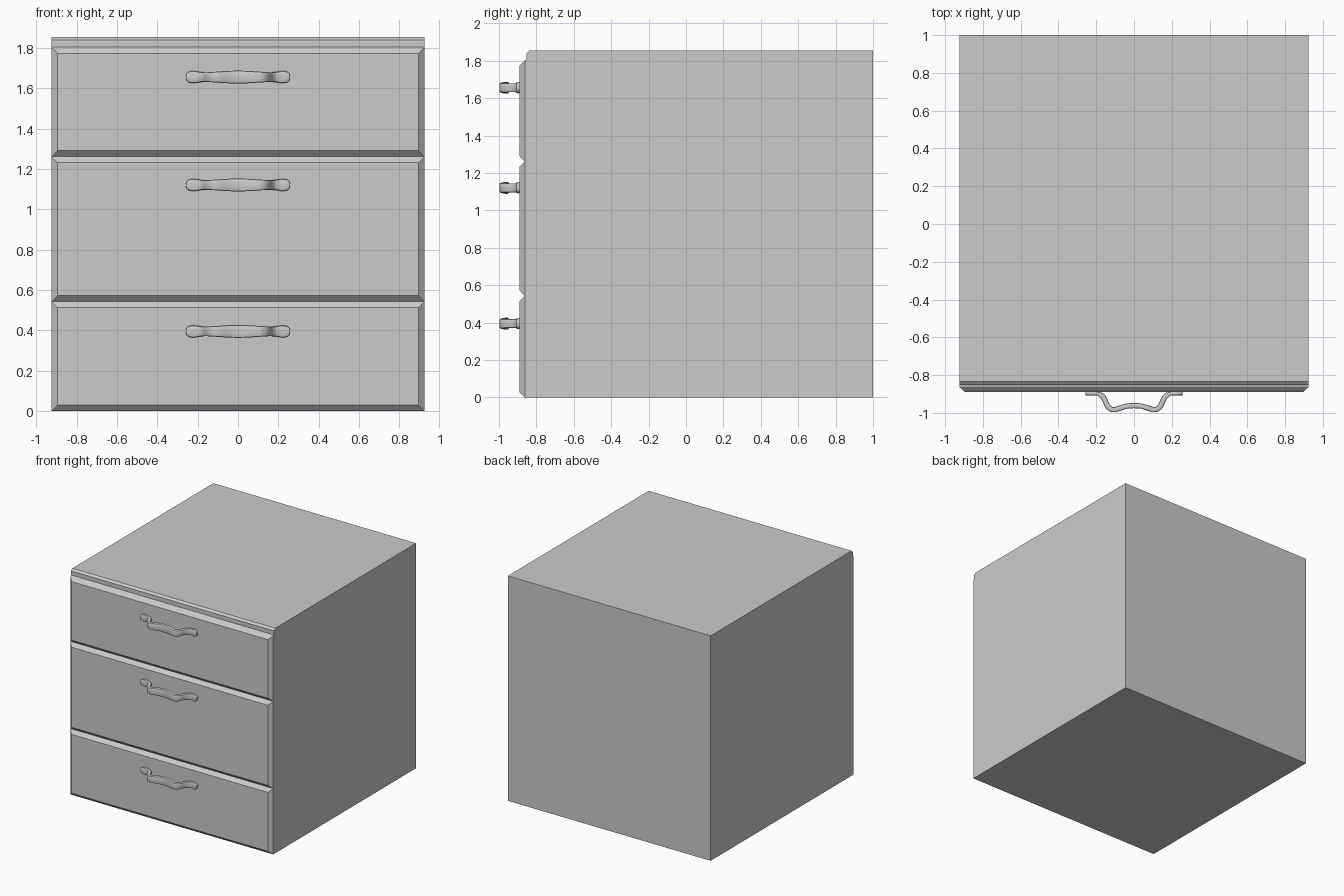
import bpy, bmesh, math
from mathutils import Vector

if "Cube" in bpy.data.objects:
    bpy.data.objects.remove(bpy.data.objects["Cube"])

W = 0.925            # half width
FACE, BACK = -0.89, -0.862
IN = 0.029           # drawer chamfer


def finish(name, bm, smooth=False):
    bmesh.ops.recalc_face_normals(bm, faces=bm.faces[:])
    me = bpy.data.meshes.new(name)
    bm.to_mesh(me)
    bm.free()
    ob = bpy.data.objects.new(name, me)
    bpy.context.collection.objects.link(ob)
    if smooth:
        bpy.ops.object.select_all(action='DESELECT')
        ob.select_set(True)
        bpy.context.view_layer.objects.active = ob
        bpy.ops.object.shade_smooth_by_angle(angle=math.radians(40))
    return ob


def loft(name, rings, smooth=False):
    """Skin a series of equal closed rings and cap both ends."""
    bm = bmesh.new()
    vs = [[bm.verts.new(p) for p in ring] for ring in rings]
    n = len(vs[0])
    for a, b in zip(vs, vs[1:]):
        for i in range(n):
            j = (i + 1) % n
            bm.faces.new((a[i], a[j], b[j], b[i]))
    bm.faces.new(vs[0])
    bm.faces.new(vs[-1])
    return finish(name, bm, smooth)


# Cabinet body: side profile (y, z) with a chamfered top lip, extruded in x
profile = [(1, 0), (BACK, 0), (BACK, 1.803), (-0.853, 1.806),
           (-0.853, 1.84), (-0.835, 1.855), (1, 1.855)]
loft("cabinet_body", [[(x, y, z) for y, z in profile] for x in (-W, W)])


# Drawer front: slab tapering towards its face
def drawer(name, z0, z1):
    def rect(y, d):
        return [(-W + d, y, z0 + d), (W - d, y, z0 + d),
                (W - d, y, z1 - d), (-W + d, y, z1 - d)]
    loft(name, [rect(BACK, 0), rect(FACE, IN)])


# Handle: left half of the path as (x, y, half height), mirrored to the right
half = [(-.258, -.897, .008), (-.254, -.897, .018), (-.245, -.897, .026),
        (-.230, -.897, .030), (-.210, -.897, .029), (-.190, -.899, .026),
        (-.174, -.906, .024), (-.161, -.919, .024), (-.153, -.936, .024),
        (-.145, -.955, .024), (-.134, -.972, .025), (-.118, -.982, .026),
        (-.100, -.983, .027), (-.075, -.975, .029), (-.040, -.964, .031)]
path = half + [(0, -.961, .032)] + [(-x, y, h) for x, y, h in reversed(half)]


def handle(name, zc):
    rings = []
    for i, (x, y, h) in enumerate(path):
        a, b = path[max(i - 1, 0)], path[min(i + 1, len(path) - 1)]
        t = Vector((b[0] - a[0], b[1] - a[1], 0)).normalized()
        nrm = Vector((-t.y, t.x, 0))
        th = 0.010 if abs(x) > 0.18 else 0.014
        # rounded-rectangle cross-section
        c = min(0.007, h * 0.6)
        corner = [(th, h - c), (th - 0.3 * c, h - 0.3 * c), (th - c, h)]
        sec = (corner + [(-u, v) for u, v in reversed(corner)]
               + [(-u, -v) for u, v in corner]
               + [(u, -v) for u, v in reversed(corner)])
        rings.append([Vector((x, y, zc)) + nrm * u + Vector((0, 0, v))
                      for u, v in sec])
    loft(name, rings, True)


# Three drawers with their handles: bottom, top, handle height
for label, z0, z1, zh in (("bottom", 0, 0.543, 0.395),
                          ("middle", 0.543, 1.262, 1.121),
                          ("top", 1.262, 1.803, 1.656)):
    drawer(label + "_drawer_front", z0, z1)
    handle(label + "_handle", zh)
